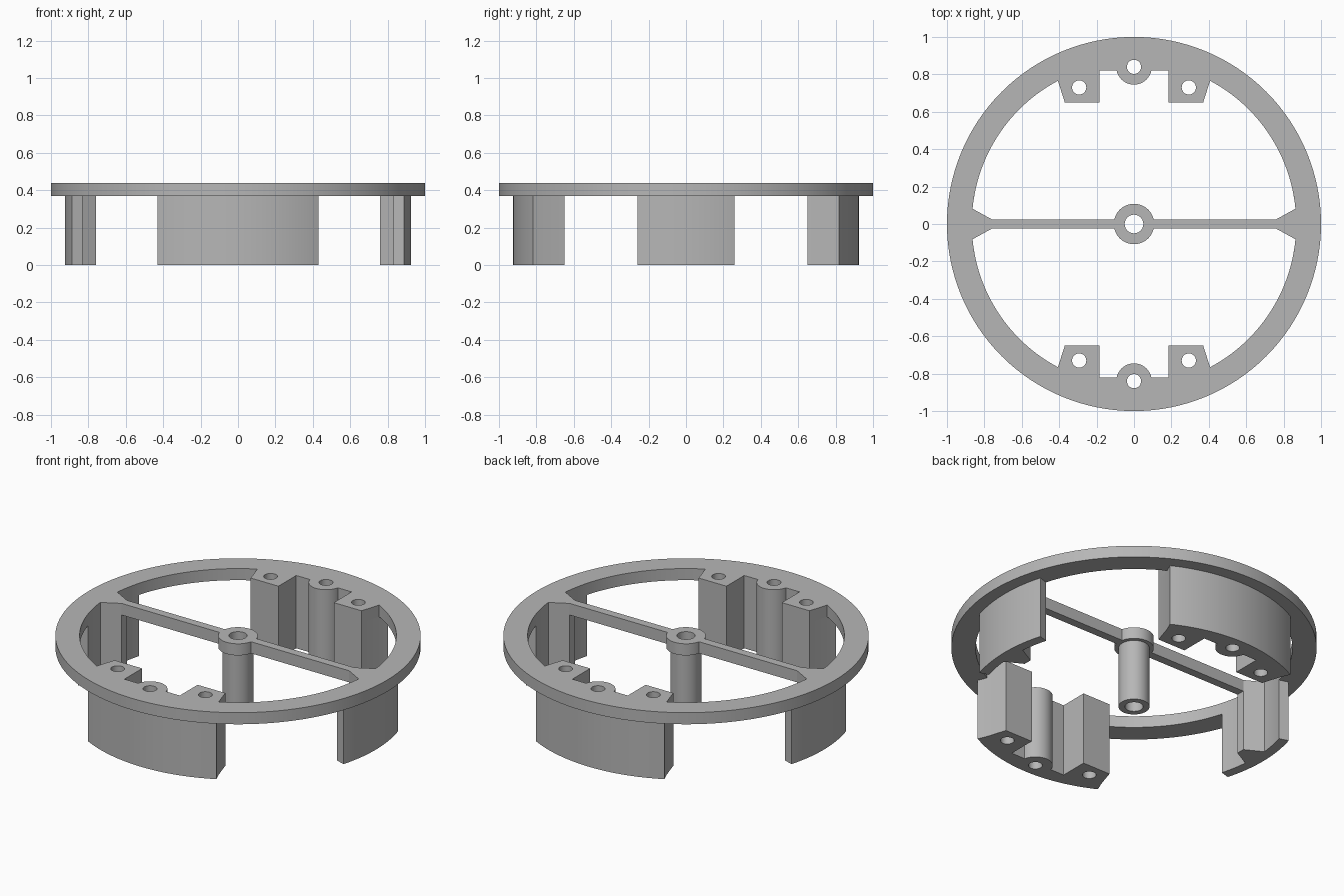
import bpy, bmesh
from math import cos, sin, radians, degrees, atan2, asin

if "Cube" in bpy.data.objects:
    bpy.data.objects.remove(bpy.data.objects["Cube"], do_unlink=True)

grey = bpy.data.materials.new("plain grey")
grey.use_nodes = True
COLOUR = (0.47, 0.47, 0.47, 1)
grey.diffuse_color = COLOUR
grey.node_tree.nodes["Principled BSDF"].inputs["Base Color"].default_value = COLOUR

PLATE_Z, TOP_Z = 0.37, 0.44
RIM, INNER, LEG = 1.0, 0.867, 0.925      # plate, opening and leg radii
SCREW, BORE, HUB, POST = 0.038, 0.05, 0.108, 0.085
BAR = 0.025                              # half width of the cross bar


def arc(r, a, b, n, cx=0, cy=0):
    """Points on an arc from a to b degrees."""
    angles = [radians(a + (b - a) * i / n) for i in range(n + 1)]
    return [(cx + r * cos(t), cy + r * sin(t)) for t in angles]


def circle(r, cx=0, cy=0, n=32):
    return arc(r, 0, 360, n, cx, cy)[:-1]


def turn(points):
    """Half turn about the centre."""
    return [(-x, -y) for x, y in points]


def flip(points):
    """Mirror left to right, reversing the order."""
    return [(-x, y) for x, y in reversed(points)]


def extrude(name, outlines, z0, z1):
    """Solid slab from an outer outline followed by hole outlines."""
    curve = bpy.data.curves.new(name, "CURVE")
    curve.dimensions, curve.fill_mode = "2D", "BOTH"
    curve.extrude = (z1 - z0) / 2
    for pts in outlines:
        spline = curve.splines.new("POLY")
        spline.points.add(len(pts) - 1)
        for p, (x, y) in zip(spline.points, pts):
            p.co = (x, y, 0, 1)
        spline.use_cyclic_u = True
    temp = bpy.data.objects.new(name + " outline", curve)
    bpy.context.collection.objects.link(temp)
    graph = bpy.context.evaluated_depsgraph_get()
    mesh = bpy.data.meshes.new_from_object(temp.evaluated_get(graph))
    bpy.data.objects.remove(temp, do_unlink=True)
    bpy.data.curves.remove(curve)

    bm = bmesh.new()
    bm.from_mesh(mesh)
    bmesh.ops.remove_doubles(bm, verts=bm.verts, dist=0.0005)
    bmesh.ops.recalc_face_normals(bm, faces=bm.faces)
    bmesh.ops.translate(bm, verts=bm.verts, vec=(0, 0, (z0 + z1) / 2))
    bm.to_mesh(mesh)
    bm.free()
    mesh.materials.clear()
    mesh.materials.append(grey)
    obj = bpy.data.objects.new(name, mesh)
    bpy.context.collection.objects.link(obj)
    bpy.ops.object.select_all(action="DESELECT")
    obj.select_set(True)
    bpy.context.view_layer.objects.active = obj
    bpy.ops.object.shade_smooth_by_angle(angle=radians(25))
    return obj


# Inner edge of an end block: two pads with a round boss between them
BOSS_Y, NOTCH_Y, PAD_Y = 0.84, 0.82, 0.65
pad = [(0.37, PAD_Y), (0.185, PAD_Y), (0.185, NOTCH_Y)]
boss = arc(0.095, -12, -168, 24, 0, BOSS_Y)
block_edge = pad + boss + flip(pad)       # runs from +x to -x
screws = [circle(SCREW, 0, BOSS_Y)] + [circle(SCREW, x, 0.73) for x in (-0.293, 0.293)]

# One opening of the plate, bounded by rim, block, cross bar and hub
block_angle = degrees(atan2(0.766, 0.407))
gusset_angle = 5.4
rim_side = [(0.76, BAR)] + arc(INNER, gusset_angle, block_angle, 40)
hub_angle = degrees(asin(BAR / HUB))
opening = (rim_side + block_edge + flip(rim_side)
           + arc(HUB, 180 - hub_angle, hub_angle, 32))

# Top plate with rim, cross bar and hub
holes = [opening, turn(opening), circle(BORE)] + screws + [turn(s) for s in screws]
extrude("top_plate", [circle(RIM, n=128)] + holes, PLATE_Z, TOP_Z)

# Front and back legs carrying the screw pads
end_angle = degrees(atan2(0.82, 0.43))
corner = arc(INNER, block_angle, block_angle, 1)[:1]
end_leg = arc(LEG, 180 - end_angle, end_angle, 32) + corner + block_edge + flip(corner)
extrude("back_leg", [end_leg] + screws, 0, PLATE_Z)
extrude("front_leg", [turn(end_leg)] + [turn(s) for s in screws], 0, PLATE_Z)

# Side legs with a wedge under each end of the cross bar
side_angle = 16.3
side_leg = (arc(LEG, -side_angle, side_angle, 18)
            + arc(INNER, side_angle, gusset_angle, 6)
            + [(0.76, BAR), (0.76, -BAR)]
            + arc(INNER, -gusset_angle, -side_angle, 6))
extrude("left_leg", [side_leg], 0, PLATE_Z)
extrude("right_leg", [turn(side_leg)], 0, PLATE_Z)

# Hollow post below the hub
extrude("centre_post", [circle(POST, n=48), circle(BORE)], 0, PLATE_Z)
